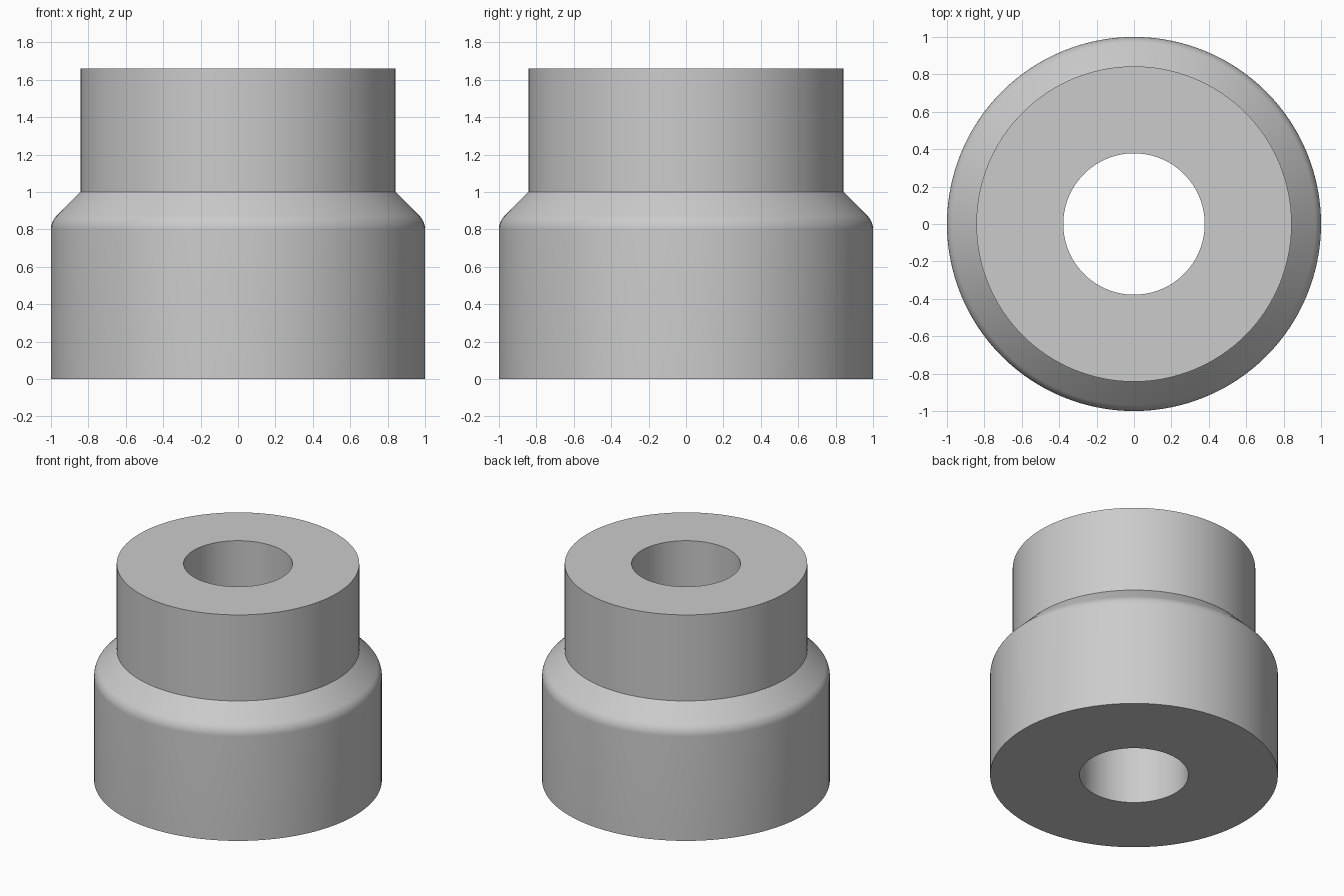
import bpy, bmesh, math

cube = bpy.data.objects.get("Cube")
if cube:
    bpy.data.objects.remove(cube, do_unlink=True)

SEGMENTS = 128
BORE, NECK, BODY = 0.378, 0.843, 1.0
SHOULDER_Z, NECK_Z, TOP_Z = 0.8, 1.0, 1.66

# Fillet that runs from the body wall into the 45 degree shoulder
fillet = (NECK + NECK_Z - BODY - SHOULDER_Z) / (math.sqrt(2) - 1)
arc = []
for i in range(9):
    a = math.radians(45) * i / 8
    arc.append((BODY - fillet + fillet * math.cos(a), SHOULDER_Z + fillet * math.sin(a)))

# Closed cross-section: base, body wall, shoulder, neck, top, bore
profile = [(BORE, 0), (BODY, 0), *arc, (NECK, NECK_Z), (NECK, TOP_Z), (BORE, TOP_Z)]

# Revolve the section into a bushing
bm = bmesh.new()
rings = []
for s in range(SEGMENTS):
    t = math.tau * s / SEGMENTS
    rings.append([bm.verts.new((r * math.cos(t), r * math.sin(t), z)) for r, z in profile])
for s in range(SEGMENTS):
    here, after = rings[s], rings[(s + 1) % SEGMENTS]
    for i in range(len(profile)):
        j = (i + 1) % len(profile)
        bm.faces.new((here[i], after[i], after[j], here[j]))
bmesh.ops.recalc_face_normals(bm, faces=bm.faces)
mesh = bpy.data.meshes.new("stepped_bushing")
bm.to_mesh(mesh)
bm.free()
bushing = bpy.data.objects.new("stepped_bushing", mesh)
bpy.context.collection.objects.link(bushing)

# Plain grey finish
grey = bpy.data.materials.new("plain_grey")
grey.use_nodes = True
color = (0.6, 0.6, 0.6, 1)
grey.diffuse_color = color
grey.node_tree.nodes["Principled BSDF"].inputs["Base Color"].default_value = color
mesh.materials.append(grey)

# Smooth walls with crisp rims
bpy.ops.object.select_all(action="DESELECT")
bushing.select_set(True)
bpy.context.view_layer.objects.active = bushing
bpy.ops.object.shade_smooth_by_angle(angle=math.radians(30))
